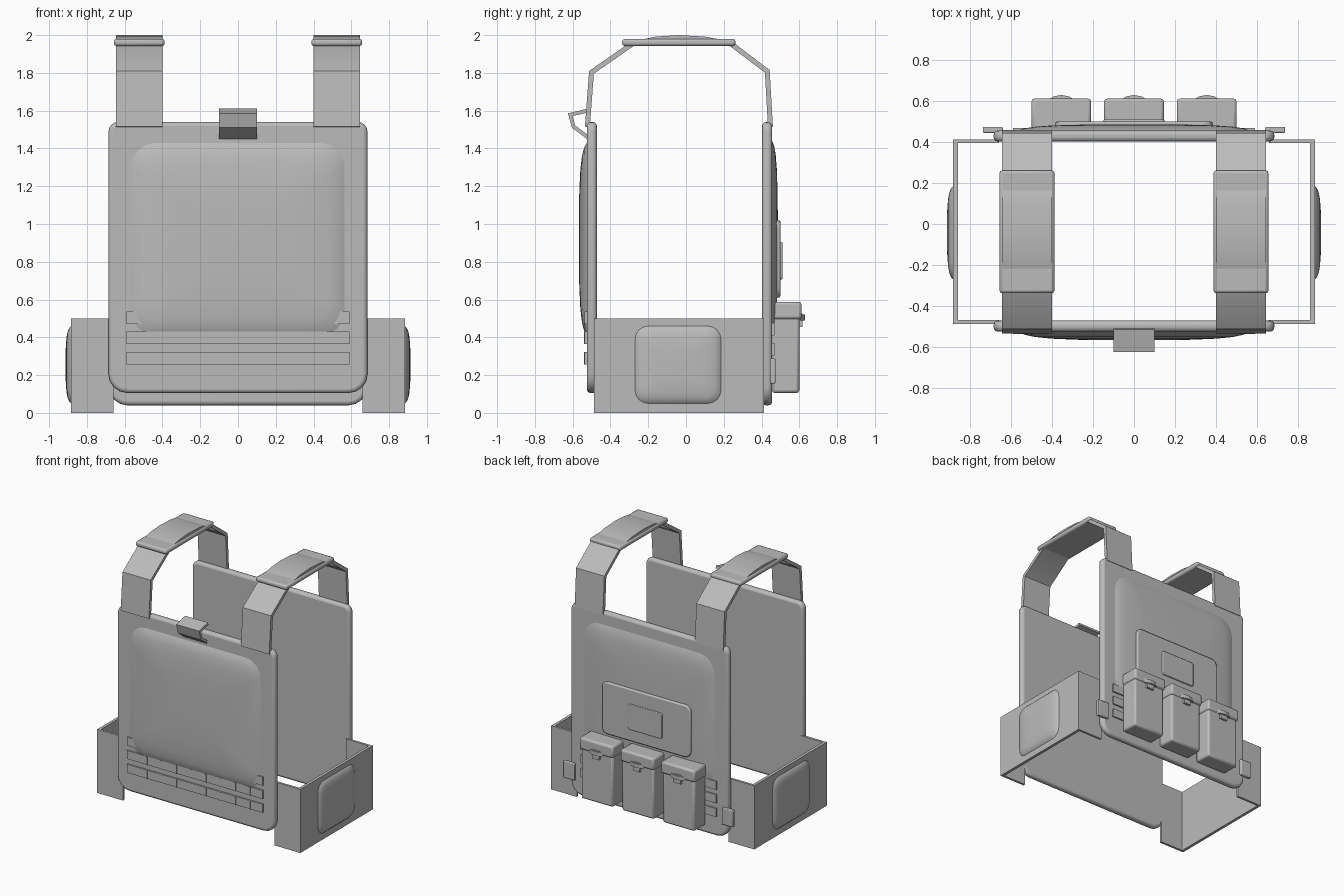
import bpy, bmesh, math
from mathutils import Vector

if "Cube" in bpy.data.objects:
    bpy.data.objects.remove(bpy.data.objects["Cube"])

grey = bpy.data.materials.new("plain_grey")
grey.diffuse_color = (0.5, 0.5, 0.5, 1)
grey.use_nodes = True
grey.node_tree.nodes["Principled BSDF"].inputs["Base Color"].default_value = grey.diffuse_color


def finish(name, bm, bevel=0, segs=2, smooth=True):
    bmesh.ops.recalc_face_normals(bm, faces=bm.faces[:])
    me = bpy.data.meshes.new(name)
    bm.to_mesh(me)
    bm.free()
    ob = bpy.data.objects.new(name, me)
    bpy.context.collection.objects.link(ob)
    me.materials.append(grey)
    if bevel:
        m = ob.modifiers.new("bevel", 'BEVEL')
        m.width, m.segments, m.limit_method = bevel, segs, 'ANGLE'
        m.angle_limit = math.radians(40)
    if smooth:
        bpy.ops.object.select_all(action='DESELECT')
        ob.select_set(True)
        bpy.context.view_layer.objects.active = ob
        bpy.ops.object.shade_smooth_by_angle(angle=math.radians(35))
    return ob


def box(name, x, y, z, bevel=0):
    bm = bmesh.new()
    bmesh.ops.create_cube(bm, size=1)
    for v in bm.verts:
        v.co = [(a + b) / 2 + c * (b - a) for (a, b), c in zip((x, y, z), v.co)]
    return finish(name, bm, bevel, 2, bevel > 0)


def rounded(u, v, r_low, r_high, n=4):
    # rounded rectangle outline
    pts = []
    for cx, cy, r, a0 in ((u[1], v[0], r_low, -90), (u[1], v[1], r_high, 0),
                          (u[0], v[1], r_high, 90), (u[0], v[0], r_low, 180)):
        ox = cx - r if cx == u[1] else cx + r
        oy = cy - r if cy == v[1] else cy + r
        for i in range(n + 1):
            a = math.radians(a0 + 90 * i / n)
            pts.append((ox + r * math.cos(a), oy + r * math.sin(a)))
    return pts


def stack(name, outline, rings, place, bevel=0, segs=2):
    # loft of inset copies of an outline: rings = (inset scale, height)
    bm = bmesh.new()
    n = len(outline)
    cu = sum(p[0] for p in outline) / n
    cv = sum(p[1] for p in outline) / n
    loops = [[bm.verts.new(place(cu + (p[0] - cu) * s, cv + (p[1] - cv) * s, h)) for p in outline]
             for s, h in rings]
    for a, b in zip(loops, loops[1:]):
        for i in range(n):
            bm.faces.new((a[i], a[(i + 1) % n], b[(i + 1) % n], b[i]))
    bm.faces.new(loops[0])
    bm.faces.new(loops[-1])
    return finish(name, bm, bevel, segs)


def ribbon(name, path, x0, x1, t):
    # flat band following a (y, z) path, thickness t towards the right of travel
    P = [Vector(p) for p in path]
    inner = []
    for i, p in enumerate(P):
        d = [(P[j + 1] - P[j]).normalized() for j in (i - 1, i) if 0 <= j < len(P) - 1]
        ns = [Vector((e.y, -e.x)) for e in d]
        m = sum(ns, Vector((0, 0))).normalized()
        inner.append(p + m * t / m.dot(ns[0]))
    bm = bmesh.new()
    rows = [[bm.verts.new((x, q.x, q.y)) for x, q in ((x0, a), (x1, a), (x1, b), (x0, b))]
            for a, b in zip(P, inner)]
    for a, b in zip(rows, rows[1:]):
        for i in range(4):
            bm.faces.new((a[i], a[(i + 1) % 4], b[(i + 1) % 4], b[i]))
    bm.faces.new(rows[0])
    bm.faces.new(rows[-1])
    return finish(name, bm)


def front(y0):
    return lambda u, v, h: (u, y0 - h, v)


def back(y0):
    return lambda u, v, h: (u, y0 + h, v)


PILLOW = ((1, 0), (0.95, 0.35), (0.86, 0.62), (0.72, 0.82), (0.5, 0.95), (0.25, 1))


def pillow(name, u, v, r, depth, place):
    stack(name, rounded(u, v, r, r), [(1, -0.01)] + [(s, h * depth) for s, h in PILLOW], place)


# main front and back panels with padded bulges
stack("front_panel", rounded((-.685, .685), (.105, 1.54), .1, .05), ((1, 0), (1, .053)),
      front(-.472), .02, 3)
stack("back_panel", rounded((-.685, .685), (.04, 1.54), .1, .05), ((1, 0), (1, .053)),
      back(.403), .02, 3)
pillow("front_padding", (-.565, .565), (.41, 1.43), .13, .042, front(-.525))
pillow("back_padding", (-.565, .565), (.41, 1.44), .13, .03, back(.456))

# webbing rows with stitch bars
for side, y0, y1, dz in (("front", -.52, -.537, 0), ("back", .45, .468, -.06)):
    s = 1 if y1 > y0 else -1
    for r, z in enumerate((.29, .398, .503)):
        z += dz
        box(f"{side}_webbing_{r}", (-.59, .59), sorted((y0, y1)), (z - .033, z + .033))
        for k in range(8):
            x = -.418 + k * .128
            box(f"{side}_stitch_{r}_{k}", (x - .007, x + .007), sorted((y0, y1 + s * .004)),
                (z - .033, z + .033))

# back patch plates
stack("back_patch", rounded((-.385, .385), (.61, 1.02), .05, .05), ((1, 0), (1, .045)),
      back(.455), .01)
stack("back_patch_small", rounded((-.148, .148), (.705, .905), .015, .015), ((1, 0), (1, .016)),
      back(.494), .004)

# magazine pouches: body, lid, tab and buckle
for i, x in enumerate((-.355, 0, .355)):
    box(f"pouch_body_{i}", (x - .138, x + .138), (.455, .60), (.105, .52), .015)
    box(f"pouch_lid_{i}", (x - .146, x + .146), (.455, .612), (.495, .588), .015)
    box(f"pouch_tab_{i}", (x - .03, x + .03), (.59, .617), (.455, .525))
    ob = stack(f"pouch_buckle_{i}",
               [(x - .065, .605), (x + .065, .605), (x + .04, .622), (x, .63), (x - .04, .622)],
               ((1, .49), (1, .52)), lambda u, v, h: (u, v, h))

# side bands, their pads and rear clips
for s, side in ((-1, "left"), (1, "right")):
    sp = lambda a, b: sorted((s * a, s * b))
    bm = bmesh.new()
    pts = [(.66, -.487), (.883, -.487), (.883, .413), (.66, .413),
           (.66, .395), (.86, .395), (.86, -.469), (.66, -.469)]
    lo, hi = [[bm.verts.new((s * a, b, z)) for a, b in pts] for z in (0, .5)]
    for i in range(8):
        bm.faces.new((lo[i], lo[(i + 1) % 8], hi[(i + 1) % 8], hi[i]))
    bm.faces.new(lo)
    bm.faces.new(hi)
    finish(f"side_band_{side}", bm, smooth=False)
    pillow(f"side_pad_{side}", (-.27, .185), (.05, .46), .07, .03,
           lambda u, v, h: (s * (.883 + h), u, v))
    box(f"rear_clip_{side}", sp(.64, .738), (.445, .474), (.155, .287), .006)

    # shoulder straps with flat pads
    x0, x1 = sp(.4, .645)
    ribbon(f"shoulder_strap_{side}",
           [(-.535, 1.515), (-.513, 1.81), (-.29, 1.965), (-.16, 1.992), (-.04, 2.0),
            (.1, 1.992), (.245, 1.965), (.443, 1.815), (.46, 1.515)], x0, x1, .026)
    box(f"shoulder_pad_{side}", (x0 - .012, x1 + .012), (-.338, .262), (1.942, 1.98), .014)

# bent grab loop at the top of the front panel
ribbon("grab_loop", [(-.52, 1.447), (-.604, 1.51), (-.625, 1.586), (-.515, 1.612)], -.1, .1, .02)
